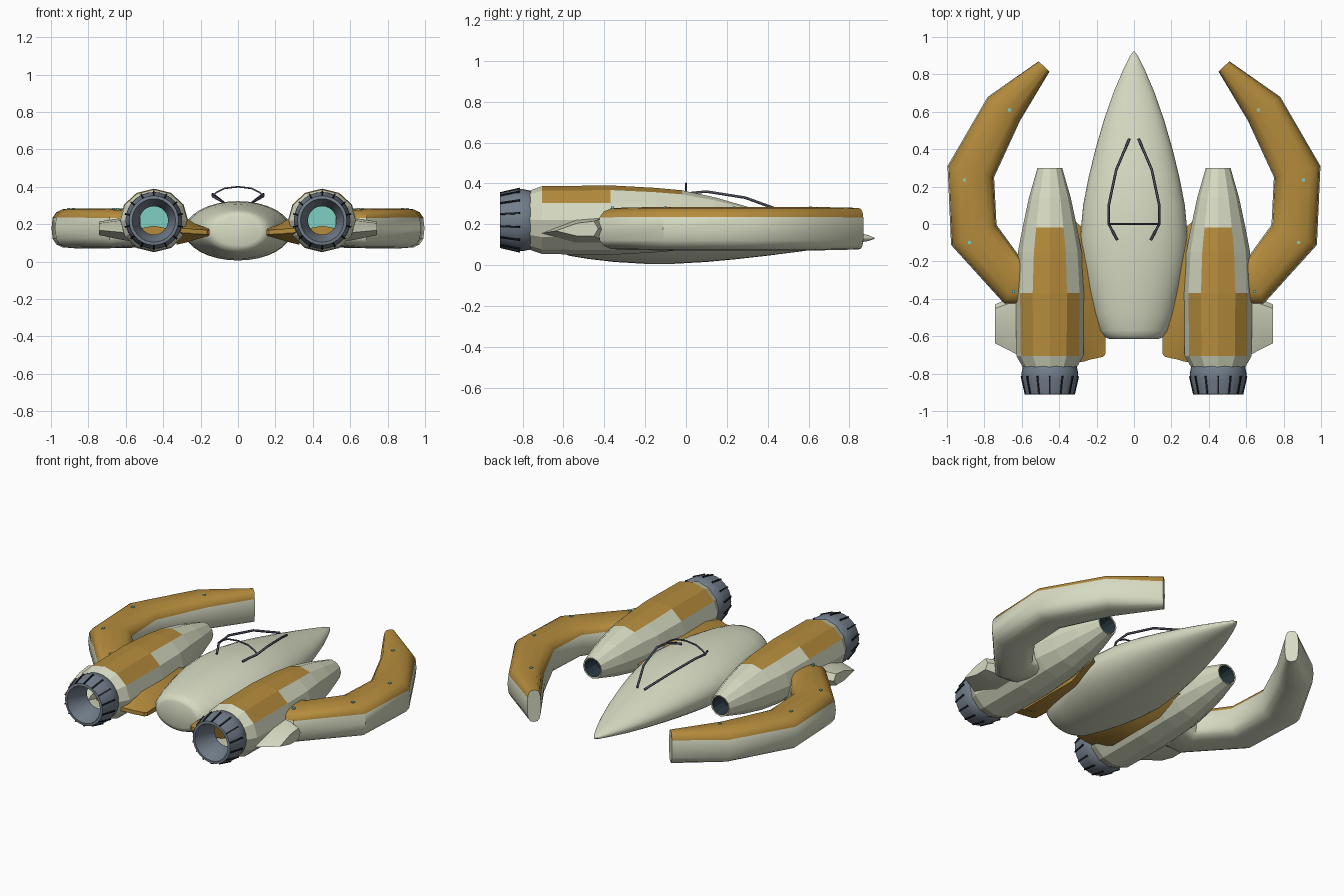
import bpy, bmesh, math
from mathutils import Vector, Matrix

if "Cube" in bpy.data.objects:
    bpy.data.objects.remove(bpy.data.objects["Cube"])


def material(name, rgb):
    m = bpy.data.materials.new(name)
    m.diffuse_color = (*rgb, 1)
    m.use_nodes = True
    m.node_tree.nodes["Principled BSDF"].inputs["Base Color"].default_value = m.diffuse_color
    return m


CREAM = material("cream", (0.68, 0.71, 0.54))
OCHRE = material("ochre", (0.46, 0.26, 0.045))
STEEL = material("steel", (0.17, 0.21, 0.26))
DARK = material("dark_slot", (0.012, 0.014, 0.02))
CYAN = material("cyan_glow", (0.21, 0.62, 0.55))
FRAME = material("frame_grey", (0.07, 0.08, 0.11))
INTAKE = material("intake_dark", (0.02, 0.04, 0.05))


def finish(name, bm, mats, rule=None, smooth=None):
    bmesh.ops.recalc_face_normals(bm, faces=bm.faces)
    if rule:
        for f in bm.faces:
            f.material_index = rule(f.calc_center_median())
    me = bpy.data.meshes.new(name)
    bm.to_mesh(me)
    bm.free()
    for m in mats:
        me.materials.append(m)
    ob = bpy.data.objects.new(name, me)
    bpy.context.collection.objects.link(ob)
    if smooth:
        bpy.ops.object.select_all(action='DESELECT')
        bpy.context.view_layer.objects.active = ob
        ob.select_set(True)
        bpy.ops.object.shade_smooth_by_angle(angle=math.radians(smooth))
    return ob


def loft(name, rings, mats, rule=None, smooth=None, caps=(True, True)):
    """Skin a list of equal-length closed rings."""
    bm = bmesh.new()
    vs = [[bm.verts.new(p) for p in r] for r in rings]
    n = len(rings[0])
    for a, b in zip(vs, vs[1:]):
        for i in range(n):
            j = (i + 1) % n
            bm.faces.new((a[i], a[j], b[j], b[i]))
    if caps[0]:
        bm.faces.new(vs[0])
    if caps[1]:
        bm.faces.new(vs[-1])
    return finish(name, bm, mats, rule, smooth)


def ring(cx, y, cz, rx, rz, n):
    """Ellipse facing along y, first point at the top."""
    return [(cx + rx * math.sin(2 * math.pi * i / n), y,
             cz + rz * math.cos(2 * math.pi * i / n)) for i in range(n)]


def rod(name, pts, radius, mat):
    cu = bpy.data.curves.new(name, 'CURVE')
    cu.dimensions = '3D'
    cu.bevel_depth = radius
    cu.bevel_resolution = 1
    cu.use_fill_caps = True
    sp = cu.splines.new('POLY')
    sp.points.add(len(pts) - 1)
    for p, co in zip(sp.points, pts):
        p.co = (*co, 1)
    cu.materials.append(mat)
    ob = bpy.data.objects.new(name, cu)
    bpy.context.collection.objects.link(ob)


# Fuselage: y, half width, bottom, top
hull = [(-0.615, 0.13, 0.085, 0.245), (-0.605, 0.155, 0.06, 0.262), (-0.57, 0.182, 0.045, 0.275),
        (-0.48, 0.212, 0.03, 0.292), (-0.35, 0.245, 0.015, 0.308), (-0.2, 0.277, 0.006, 0.32),
        (-0.06, 0.287, 0.006, 0.323), (0.1, 0.272, 0.015, 0.315), (0.25, 0.243, 0.029, 0.293),
        (0.4, 0.206, 0.046, 0.262), (0.55, 0.163, 0.065, 0.228), (0.7, 0.111, 0.086, 0.193),
        (0.82, 0.06, 0.105, 0.165), (0.89, 0.026, 0.117, 0.147), (0.922, 0.004, 0.128, 0.134)]
loft("fuselage", [ring(0, y, (b + t) / 2, w, (t - b) / 2, 32) for y, w, b, t in hull],
     [CREAM], smooth=50)

# Canopy frame: arch across the top
rod("canopy_arch", [(-0.138, 0, 0.35), (-0.115, 0, 0.37), (-0.07, 0, 0.392), (0, 0, 0.4),
                    (0.07, 0, 0.392), (0.115, 0, 0.37), (0.138, 0, 0.35)], 0.005, FRAME)

ZC = 0.22   # engine axis height
XC = 0.45   # engine axis offset


def horn_ring(inner, outer, half):
    a, b = Vector(inner), Vector(outer)
    mid, arm = (a + b) / 2, (b - a) / 2
    pts = []
    for i in range(16):
        t = 2 * math.pi * i / 16
        c, s = math.cos(t), math.sin(t)
        u = math.copysign(abs(c) ** 0.65, c)
        v = math.copysign(abs(s) ** 0.65, s) if abs(s) > 1e-6 else 0
        p = mid + arm * u
        pts.append((p.x, p.y, 0.178 + half * v))
    return pts


for s, side in ((-1, "left"), (1, "right")):
    # Canopy side rail
    rod("canopy_rail_" + side,
        [(s * x, y, z) for x, y, z in ((0.025, 0.455, 0.27), (0.095, 0.29, 0.33), (0.135, 0.1, 0.36),
                                       (0.135, 0, 0.35), (0.09, -0.085, 0.325))], 0.007, FRAME)

    # Engine shell with a recessed intake
    prof = [(0.2, 0.045), (0.298, 0.058), (0.3, 0.066), (0.14, 0.112), (-0.02, 0.146),
            (-0.15, 0.158), (-0.37, 0.17), (-0.705, 0.166), (-0.765, 0.145)]

    def engine_rule(c, s=s):
        dx, dz = abs(c.x - s * XC), c.z - ZC
        if c.y > 0.2 and math.hypot(dx, dz) < 0.056 or abs(c.y - 0.2) < 0.001:
            return 2
        if -0.37 < c.y < -0.02 and dz > 0 and dx < 0.06:
            return 1
        if -0.705 < c.y < -0.37 and dz > 0.08:
            return 1
        return 0

    loft("engine_shell_" + side,
         [ring(s * XC, y, ZC, r * (1.08 if -0.72 < y < -0.1 else 1.0), r, 12) for y, r in prof],
         [CREAM, OCHRE, INTAKE], engine_rule, caps=(True, False))

    # Exhaust nozzle and glowing core
    noz = [(-0.74, 0.13), (-0.765, 0.145), (-0.8, 0.152), (-0.83, 0.151), (-0.91, 0.132),
           (-0.912, 0.116), (-0.86, 0.1), (-0.79, 0.076), (-0.77, 0.076)]
    loft("exhaust_nozzle_" + side, [ring(s * XC, y, ZC, r, r, 28) for y, r in noz],
         [STEEL], smooth=35, caps=(False, False))
    loft("exhaust_core_" + side, [ring(s * XC, y, ZC, 0.12, 0.12, 24) for y in (-0.06, -0.05)], [CYAN])

    # Nozzle slots
    bm = bmesh.new()
    for i in range(14):
        m = (Matrix.Translation((s * XC, 0, ZC)) @ Matrix.Rotation(2 * math.pi * i / 14, 4, 'Y')
             @ Matrix.Translation((0, -0.862, 0.143)) @ Matrix.Rotation(math.radians(13), 4, 'X')
             @ Matrix.Diagonal((0.009, 0.1, 0.01, 1)))
        bmesh.ops.create_cube(bm, size=1, matrix=m)
    finish("nozzle_slots_" + side, bm, [DARK])

    # Spar passing through the engine, seen inside the nozzle
    spar = [(-0.07, 0.14), (0.07, 0.14), (0.07, 0.178), (0, 0.192), (-0.07, 0.178)]
    loft("engine_spar_" + side,
         [[(s * XC + x, y, z) for x, z in spar] for y in (-0.68, -0.15)], [OCHRE])

    # Inner pylon joining engine and fuselage: x, rear y, front y, bottom, top
    secs = []
    for x, y0, y1, b, t in ((0.33, -0.745, 0.03, 0.09, 0.245), (0.265, -0.735, -0.03, 0.105, 0.225),
                            (0.235, -0.725, -0.1, 0.115, 0.205), (0.165, -0.71, -0.22, 0.135, 0.18),
                            (0.153, -0.695, -0.3, 0.142, 0.172)):
        zm, d = (b + t) / 2, y1 - y0
        secs.append([(s * x, y0, zm - 0.012), (s * x, y0 + 0.2 * d, b), (s * x, y0 + 0.75 * d, b),
                     (s * x, y1, zm), (s * x, y0 + 0.75 * d, t), (s * x, y0 + 0.2 * d, t),
                     (s * x, y0, zm + 0.012)])
    loft("pylon_" + side, secs, [OCHRE], smooth=30)

    # Rear outboard fin
    secs = []
    for x, y0, y1, b, t in ((0.55, -0.735, -0.36, 0.105, 0.235), (0.63, -0.695, -0.38, 0.118, 0.23),
                            (0.742, -0.638, -0.43, 0.142, 0.215)):
        d, zm = y1 - y0, b * 0.65 + t * 0.35
        secs.append([(s * x, y0, zm), (s * x, y0 + 0.5 * d, b), (s * x, y0 + 0.9 * d, b),
                     (s * x, y1, (b + t) / 2), (s * x, y0 + 0.9 * d, t),
                     (s * x, y0 + 0.5 * d, t - 0.01)])
    loft("fin_" + side, secs, [CREAM], smooth=30)

    # Curved forward horn: inner edge, outer edge, half height
    path = [((0.52, -0.16), (0.58, -0.43), 0.095), ((0.615, -0.17), (0.69, -0.43), 0.104),
            ((0.735, -0.005), (0.978, -0.112), 0.107), ((0.748, 0.25), (0.997, 0.31), 0.107),
            ((0.61, 0.55), (0.782, 0.68), 0.107), ((0.452, 0.815), (0.51, 0.87), 0.102)]
    loft("horn_" + side,
         [horn_ring((s * a[0], a[1]), (s * b[0], b[1]), h) for a, b, h in path],
         [CREAM, OCHRE], lambda c: 1 if c.z > 0.234 else 0, smooth=35)

    # Marker studs on the horn
    bm = bmesh.new()
    for x, y in ((0.88, -0.1), (0.905, 0.235), (0.665, 0.61), (0.645, -0.36)):
        bmesh.ops.create_cube(bm, size=0.016, matrix=Matrix.Translation((s * x, y, 0.279)))
    finish("marker_studs_" + side, bm, [CYAN])
